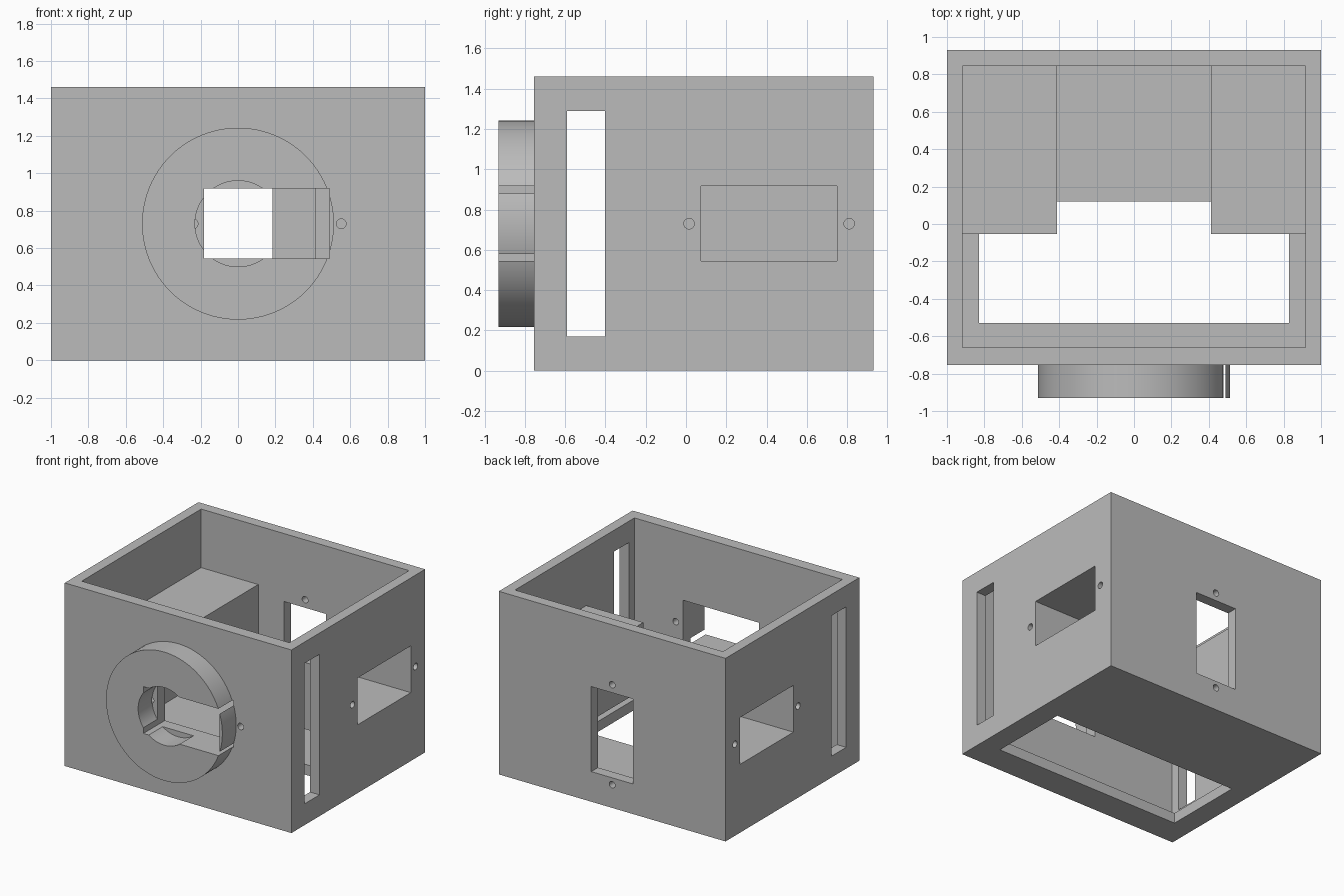
import bpy
import math

if "Cube" in bpy.data.objects:
    bpy.data.objects.remove(bpy.data.objects["Cube"], do_unlink=True)

grey = bpy.data.materials.new("light_grey")
grey.use_nodes = True
colour = (0.5, 0.5, 0.5, 1)
grey.diffuse_color = colour
grey.node_tree.nodes["Principled BSDF"].inputs["Base Color"].default_value = colour


def finish(name):
    ob = bpy.context.object
    ob.name = name
    bpy.ops.object.transform_apply(location=False, rotation=True, scale=True)
    ob.data.materials.append(grey)
    return ob


def box(name, x, y, z):
    """Box from its (low, high) extents on each axis."""
    spans = (x, y, z)
    bpy.ops.mesh.primitive_cube_add(size=1, location=[(a + b) / 2 for a, b in spans])
    bpy.context.object.scale = [b - a for a, b in spans]
    return finish(name)


def rod(name, centre, radius, length, axis, sides=24):
    turn = (0, math.pi / 2, 0) if axis == "X" else (math.pi / 2, 0, 0)
    bpy.ops.mesh.primitive_cylinder_add(vertices=sides, radius=radius, depth=length,
                                        location=centre, rotation=turn)
    return finish(name)


def combine(target, other, operation="DIFFERENCE"):
    """Apply a boolean and throw the second shape away."""
    other.hide_render = True
    mod = target.modifiers.new("boolean", "BOOLEAN")
    mod.operation, mod.solver, mod.object = operation, "EXACT", other
    bpy.context.view_layer.objects.active = target
    bpy.ops.object.modifier_apply(modifier=mod.name)
    bpy.data.objects.remove(other, do_unlink=True)


FRONT, BACK, AXIS_Z = -0.755, 0.93, 0.73
OPEN_Z = (0.545, 0.918)
OPEN_X = (-0.183, 0.49)

# Open-topped case with a rectangular floor opening
case = box("case", (-1, 1), (FRONT, BACK), (0, 1.46))
combine(case, box("cavity", (-0.917, 0.917), (-0.66, 0.845), (0.083, 1.6)))
combine(case, box("floor_cut", (-0.83, 0.83), (-0.53, 0.12), (-0.1, 0.2)))

for s in (-1, 1):
    def side(a, b):
        return tuple(sorted((s * a, s * b)))

    # Raised side housing with a pocket open to the outside
    combine(case, box("housing", side(0.413, 0.96), (-0.053, 0.89), (0.462, 0.993)), "UNION")
    combine(case, box("pocket", side(0.49, 1.1), (0.075, 0.75), OPEN_Z))
    # Tall slot near the front
    combine(case, box("slot", side(0.85, 1.1), (-0.59, -0.402), (0.17, 1.29)))
    # Screw holes either side of the pocket
    for y in (0.015, 0.81):
        combine(case, rod("screw_cut", (s * 0.98, y, AXIS_Z), 0.026, 0.13, "X"))

# Back window with screw holes above and below
combine(case, box("window_cut", (-0.185, 0.185), (0.8, 1.0), (0.24, 0.918)))
for z in (0.185, 0.982):
    combine(case, rod("screw_cut", (0, 0.89, z), 0.026, 0.2, "Y"))

# Front opening and its screw holes
combine(case, box("front_cut", OPEN_X, (-0.8, -0.6), OPEN_Z))
for x in (-0.24, 0.552):
    combine(case, rod("screw_cut", (x, -0.71, AXIS_Z), 0.026, 0.2, "Y"))

# Front ring, notched across by the opening
ring_y = (FRONT - 0.93) / 2
ring = rod("front_ring", (0, ring_y, AXIS_Z), 0.513, 0.93 + FRONT, "Y", 96)
combine(ring, rod("bore", (0, ring_y, AXIS_Z), 0.23, 0.5, "Y", 64))
combine(ring, box("notch", OPEN_X, (-1, -0.6), OPEN_Z))

# Smooth curved walls, crisp edges
for ob in (case, ring):
    bpy.ops.object.select_all(action="DESELECT")
    ob.select_set(True)
    bpy.context.view_layer.objects.active = ob
    bpy.ops.object.shade_smooth_by_angle(angle=math.radians(30))
